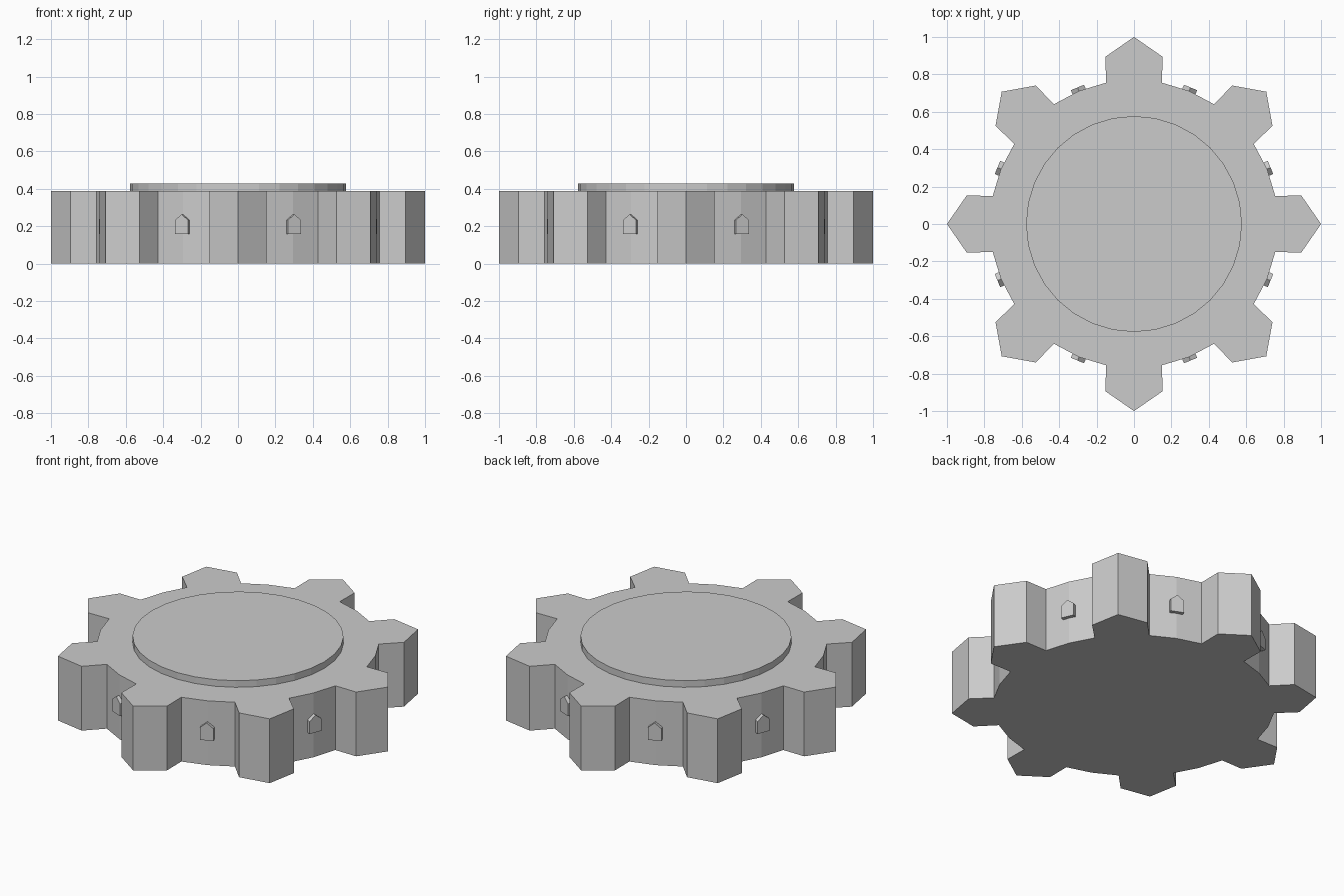
import bpy
import bmesh
from math import sin, cos, pi
from mathutils import Matrix, Vector

cube = bpy.data.objects.get("Cube")
if cube:
    bpy.data.objects.remove(cube, do_unlink=True)

TEETH = 8
STEP = 2 * pi / TEETH
BODY_R, BODY_H = 0.77, 0.388
DISC_R, DISC_TOP = 0.577, 0.428

grey = bpy.data.materials.new("stone grey")
grey.use_nodes = True
grey.diffuse_color = (0.6, 0.6, 0.6, 1)
grey.node_tree.nodes["Principled BSDF"].inputs["Base Color"].default_value = (0.6, 0.6, 0.6, 1)


def prism(name, outline, offset):
    """Extrude a closed outline of 3D points along an offset."""
    bm = bmesh.new()
    face = bm.faces.new([bm.verts.new(p) for p in outline])
    ext = bmesh.ops.extrude_face_region(bm, geom=[face])
    verts = [v for v in ext["geom"] if isinstance(v, bmesh.types.BMVert)]
    bmesh.ops.translate(bm, verts=verts, vec=offset)
    bmesh.ops.recalc_face_normals(bm, faces=bm.faces)
    mesh = bpy.data.meshes.new(name)
    bm.to_mesh(mesh)
    bm.free()
    mesh.materials.append(grey)
    obj = bpy.data.objects.new(name, mesh)
    bpy.context.collection.objects.link(obj)
    return obj


def polar(r, a, z=0):
    return Vector((r * cos(a), r * sin(a), z))


# Body: pointed bastion teeth joined by two-facet walls
tooth = [polar(BODY_R, -STEP / 4), Vector((0.895, -0.152, 0)), Vector((1, 0, 0)),
         Vector((0.895, 0.152, 0)), polar(BODY_R, STEP / 4), polar(BODY_R, STEP / 2)]
outline = [Matrix.Rotation(i * STEP, 3, 'Z') @ p for i in range(TEETH) for p in tooth]
prism("bastion_body", outline, (0, 0, BODY_H))

# Raised round floor on top
prism("raised_disc", [polar(DISC_R, i * pi / 16, BODY_H) for i in range(32)],
      (0, 0, DISC_TOP - BODY_H))

# Small pointed gate in the middle of every wall
gate = [(-0.038, 0.158), (0.038, 0.158), (0.038, 0.232), (0, 0.263), (-0.038, 0.232)]
for i in range(TEETH):
    obj = prism(f"gate_{i + 1}", [(0.74, y, z) for y, z in gate], (0.05, 0, 0))
    obj.data.transform(Matrix.Rotation((i + 0.5) * STEP, 4, 'Z'))
